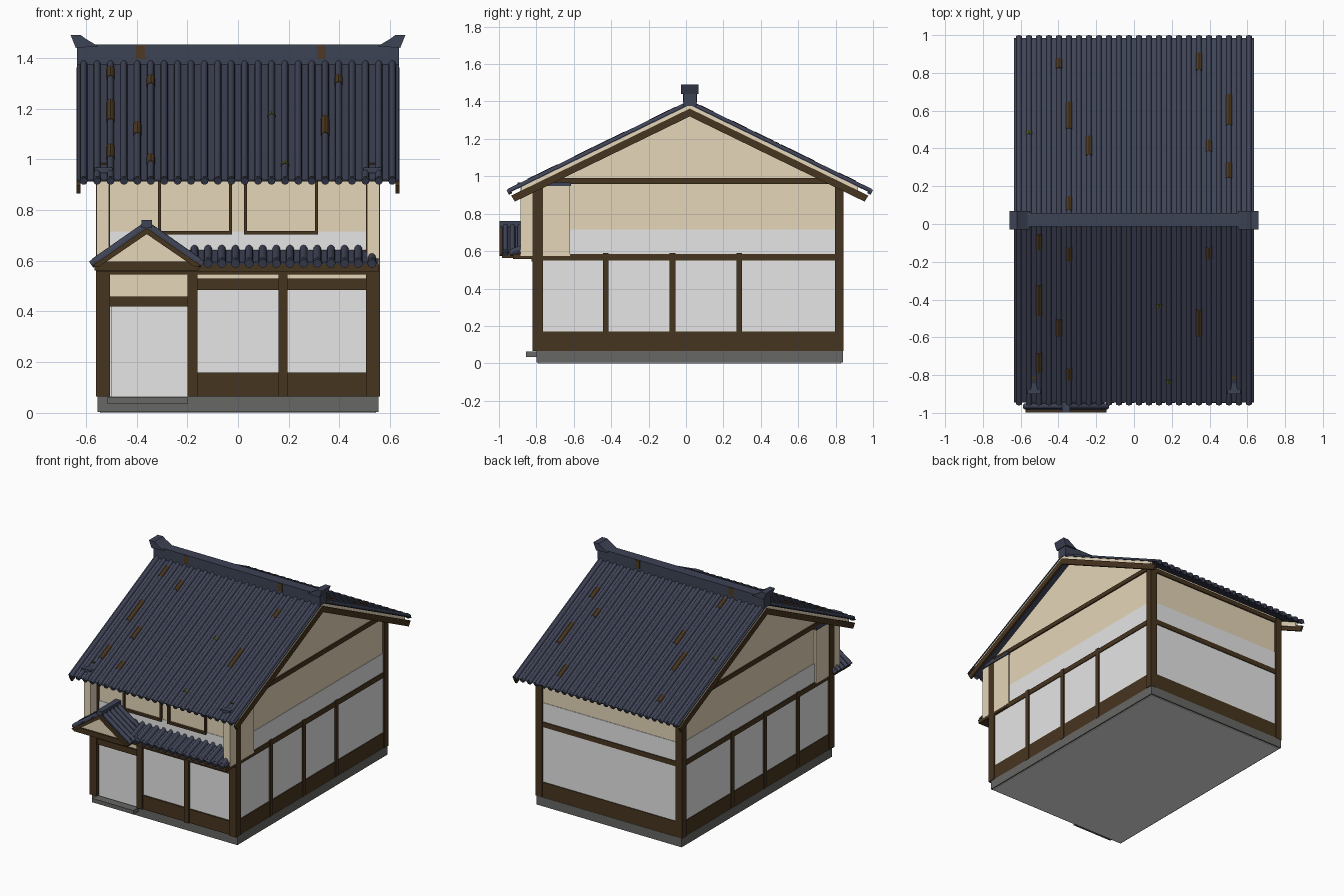
import bpy, bmesh, math
from mathutils import Vector

if "Cube" in bpy.data.objects:
    bpy.data.objects.remove(bpy.data.objects["Cube"])


def material(name, rgb):
    m = bpy.data.materials.new(name)
    m.diffuse_color = (*rgb, 1)
    m.use_nodes = True
    m.node_tree.nodes["Principled BSDF"].inputs["Base Color"].default_value = m.diffuse_color
    return m


TILE = material("slate_tile", (0.048, 0.056, 0.091))
WOOD = material("dark_wood", (0.062, 0.035, 0.014))
PLASTER = material("cream_plaster", (0.78, 0.67, 0.48))
PAPER = material("pale_panel", (0.79, 0.79, 0.79))
STONE = material("grey_stone", (0.135, 0.135, 0.130))
RUST = material("rust_patch", (0.075, 0.042, 0.016))
MOSS = material("moss_patch", (0.07, 0.08, 0.02))


def finish(name, bm, mat, smooth=False):
    bmesh.ops.recalc_face_normals(bm, faces=bm.faces)
    me = bpy.data.meshes.new(name)
    bm.to_mesh(me)
    bm.free()
    me.materials.append(mat)
    ob = bpy.data.objects.new(name, me)
    bpy.context.collection.objects.link(ob)
    if smooth:
        bpy.ops.object.select_all(action='DESELECT')
        ob.select_set(True)
        bpy.context.view_layer.objects.active = ob
        bpy.ops.object.shade_smooth_by_angle(angle=math.radians(40))
    return ob


def sweep(bm, pts, offset):
    """Closed solid from a planar loop pushed along an offset."""
    a = [bm.verts.new(p) for p in pts]
    b = [bm.verts.new(Vector(p) + Vector(offset)) for p in pts]
    bm.faces.new(a)
    bm.faces.new(b[::-1])
    for i in range(len(a)):
        j = (i + 1) % len(a)
        bm.faces.new((a[i], b[i], b[j], a[j]))


def box(name, x0, x1, y0, y1, z0, z1, mat):
    bm = bmesh.new()
    sweep(bm, [(x0, y0, z0), (x1, y0, z0), (x1, y1, z0), (x0, y1, z0)], (0, 0, z1 - z0))
    return finish(name, bm, mat)


def prism_x(name, yz, x0, x1, mat):
    bm = bmesh.new()
    sweep(bm, [(x0, y, z) for y, z in yz], (x1 - x0, 0, 0))
    return finish(name, bm, mat)


def prism_y(name, xz, y0, y1, mat):
    bm = bmesh.new()
    sweep(bm, [(x, y0, z) for x, z in xz], (0, y1 - y0, 0))
    return finish(name, bm, mat)


def tiles(name, origin, across, down, count, r, t=0.006, caps=True):
    """Sheet with round cover tiles running down the slope and discs at the eave."""
    o, a, d = Vector(origin), Vector(across), Vector(down)
    u, n = a.normalized(), a.cross(d).normalized()
    if n.z < 0:
        n = -n
    pitch = a.length / count
    arc = [(math.cos(k * math.pi / 6), math.sin(k * math.pi / 6)) for k in range(6, -1, -1)]
    pts = [o - n * t, o]
    centres = [o + u * pitch * (i + 0.5) for i in range(count)]
    for c in centres:
        pts += [c + u * r * x + n * r * 1.2 * y for x, y in arc]
    pts += [o + a, o + a - n * t]
    bm = bmesh.new()
    sweep(bm, pts, d)
    if caps:
        for c in centres:
            ring = [c + d * 0.99 + u * r * 1.1 * math.cos(k * math.pi / 5)
                    + n * r * 1.1 * math.sin(k * math.pi / 5) for k in range(10)]
            sweep(bm, ring, d.normalized() * 0.02)
    return finish(name, bm, TILE, True)


# stone base with pale underside, and doorstep
box("foundation", -0.555, 0.555, -0.80, 0.84, 0.004, 0.065, STONE)
box("floor_underside", -0.545, 0.545, -0.79, 0.83, 0, 0.005, PAPER)
box("doorstep", -0.515, -0.2, -0.855, -0.79, 0.035, 0.062, STONE)

# walls: plaster house body with pale lower band
MID, APEX, SLOPE = 0.02, 1.388, 0.487
wall_top = APEX - 0.009 - SLOPE * 0.81
prism_x("house_body", [(-0.79, 0.06), (0.83, 0.06), (0.83, wall_top), (MID, APEX - 0.009),
                       (-0.79, wall_top)], -0.545, 0.545, PLASTER)
box("pale_lower_wall", -0.548, 0.548, -0.793, 0.833, 0.06, 0.715, PAPER)

# main roof with stained cover tiles
RW, N, R = 0.635, 24, 0.014
for side, name in ((-1, "front_roof"), (1, "back_roof")):
    tiles(name, (-RW, MID, APEX), (2 * RW, 0, 0), (0, side * 0.965, -SLOPE * 0.965), N, R)


def patch(side, x, dist, length, mat):
    pitch = 2 * RW / N
    cx = -RW + (math.floor((x + RW) / pitch) + 0.5) * pitch
    s = Vector((0, side, -SLOPE))
    n = Vector((0, side * SLOPE, 1)).normalized()
    start = Vector((cx, MID, APEX)) + s * dist
    arc = [start + Vector((0.016 * math.cos(k * math.pi / 6), 0, 0))
           + n * 0.019 * math.sin(k * math.pi / 6) for k in range(7)]
    bm = bmesh.new()
    sweep(bm, arc, s * length)
    finish("roof_patch", bm, mat)


for side, x, dist, length in ((-1, -0.52, 0.07, 0.08), (-1, -0.52, 0.34, 0.16), (-1, -0.52, 0.70, 0.10),
                              (-1, -0.40, 0.52, 0.09), (-1, -0.345, 0.14, 0.07), (-1, -0.345, 0.78, 0.06),
                              (-1, 0.335, 0.47, 0.14), (-1, 0.39, 0.14, 0.06), (1, -0.345, 0.48, 0.14),
                              (1, -0.345, 0.05, 0.07), (1, 0.345, 0.79, 0.09), (1, 0.39, 0.36, 0.06),
                              (1, 0.52, 0.50, 0.16), (1, 0.52, 0.22, 0.08), (1, -0.22, 0.34, 0.10),
                              (1, -0.40, 0.80, 0.05)):
    patch(side, x, dist, length, RUST)
for side, x, dist in ((-1, 0.335, 0.52), (-1, 0.11, 0.44), (1, -0.56, 0.45), (-1, 0.17, 0.84)):
    patch(side, x, dist, 0.02, MOSS)

# ridge, ridge stains and flared end tiles
box("ridge", -RW, RW, -0.013, 0.057, 1.375, 1.453, TILE)
for x in (-0.385, 0.33):
    box("ridge_stain", x - 0.018, x + 0.018, -0.015, 0.059, 1.395, 1.449, RUST)
for s in (-1, 1):
    prism_y("ridge_end", [(s * x, z) for x, z in ((0.55, 1.445), (0.64, 1.44), (0.66, 1.49),
                                                  (0.62, 1.49), (0.60, 1.475))], -0.028, 0.068, TILE)

# both gable sides: verge plaster, bargeboards, posts, rails and wing walls
for s in (-1, 1):
    def side_box(name, y0, y1, z0, z1, out=0.556, inn=0.53, mat=WOOD):
        box(name, *sorted((s * inn, s * out)), y0, y1, z0, z1, mat)

    def chevron(name, half, top, depth, x0, x1, mat, cut=0.0):
        """Inverted V following the roof slope."""
        low = half - cut
        prism_x(name, [(MID - half, top - SLOPE * half), (MID, top), (MID + half, top - SLOPE * half),
                       (MID + low, top - depth - SLOPE * low), (MID, top - depth),
                       (MID - low, top - depth - SLOPE * low)], s * x0, s * x1, mat)
    chevron("bargeboard", 0.955, 1.362, 0.042, 0.622, 0.636, WOOD, 0.02)
    chevron("verge_plaster", 0.90, APEX - 0.006, 0.035, 0.612, 0.63, PLASTER)
    side_box("front_corner_post", -0.82, -0.765, 0.065, 0.985, 0.56, 0.505)
    side_box("back_corner_post", 0.797, 0.842, 0.065, 0.975, 0.56, 0.51)
    for y in (-0.43, -0.072, 0.285):
        side_box("side_post", y - 0.015, y + 0.015, 0.065, 0.59, 0.558)
    side_box("side_sill_panel", -0.79, 0.83, 0.065, 0.17, 0.553)
    side_box("side_rail", -0.79, 0.83, 0.55, 0.585, 0.554)
    side_box("side_tie_beam", -0.79, 0.83, 0.96, 0.99, 0.554)
    side_box("wing_wall", -0.885, -0.62, 0.575, 0.95, 0.5575, 0.508, PLASTER)
    side_box("wing_cap", -0.90, -0.615, 0.947, 0.967, 0.565, 0.495, TILE)

# back wall timbers
box("back_sill_panel", -0.53, 0.53, 0.82, 0.838, 0.065, 0.17, WOOD)
box("back_rail", -0.53, 0.53, 0.82, 0.839, 0.55, 0.585, WOOD)
box("back_top_beam", -0.53, 0.53, 0.82, 0.839, 0.94, 0.97, WOOD)

# ground floor front: posts, rails, door and lattice panels
for x0, x1 in ((-0.2, -0.16), (0.16, 0.195)):
    box("front_post", x0, x1, -0.82, -0.78, 0.065, 0.56, WOOD)
box("front_upper_plaster", -0.51, 0.51, -0.797, -0.785, 0.455, 0.565, PLASTER)
box("door_lintel", -0.51, -0.19, -0.81, -0.78, 0.42, 0.46, WOOD)
box("door_panel", -0.5, -0.2, -0.80, -0.791, 0.064, 0.42, PAPER)
box("window_panel", -0.17, 0.51, -0.80, -0.791, 0.16, 0.49, PAPER)
box("window_sill_panel", -0.17, 0.51, -0.81, -0.78, 0.065, 0.16, WOOD)
box("window_head", -0.17, 0.51, -0.81, -0.78, 0.485, 0.53, WOOD)
box("front_head_beam", -0.556, 0.556, -0.825, -0.78, 0.545, 0.572, WOOD)
box("eave_board", -0.557, 0.557, -0.925, -0.63, 0.557, 0.585, WOOD)

# lower roof over the front windows
tiles("lower_roof", (-0.36, -0.785, 0.645), (0.915, 0, 0), (0, -0.14, -0.05), 17, 0.016, 0.012)

# upper floor window frames
for cx in (-0.17, 0.17):
    for x in (cx - 0.14, cx + 0.14):
        box("upper_window_stile", x - 0.006, x + 0.006, -0.806, -0.785, 0.705, 0.96, WOOD)
    box("upper_window_sill", cx - 0.146, cx + 0.146, -0.808, -0.785, 0.703, 0.718, WOOD)

# entrance gable
PX, PZ = -0.36, 0.738
prism_y("porch_gable", [(PX - 0.19, 0.59), (PX + 0.19, 0.59), (PX, 0.725)], -0.975, -0.79, PLASTER)
box("porch_beam", PX - 0.205, PX + 0.205, -0.985, -0.90, 0.562, 0.597, WOOD)
prism_y("porch_bargeboard", [(PX - 0.215, 0.58), (PX, 0.73), (PX + 0.215, 0.58), (PX + 0.19, 0.575),
                             (PX, 0.705), (PX - 0.19, 0.575)], -0.998, -0.975, WOOD)
for s in (-1, 1):
    tiles("porch_roof", (PX, -0.985, PZ), (0, 0.195, 0), (s * 0.205, 0, -0.143), 5, 0.014, 0.012)
box("porch_ridge", PX - 0.02, PX + 0.02, -0.998, -0.79, 0.73, 0.76, TILE)
